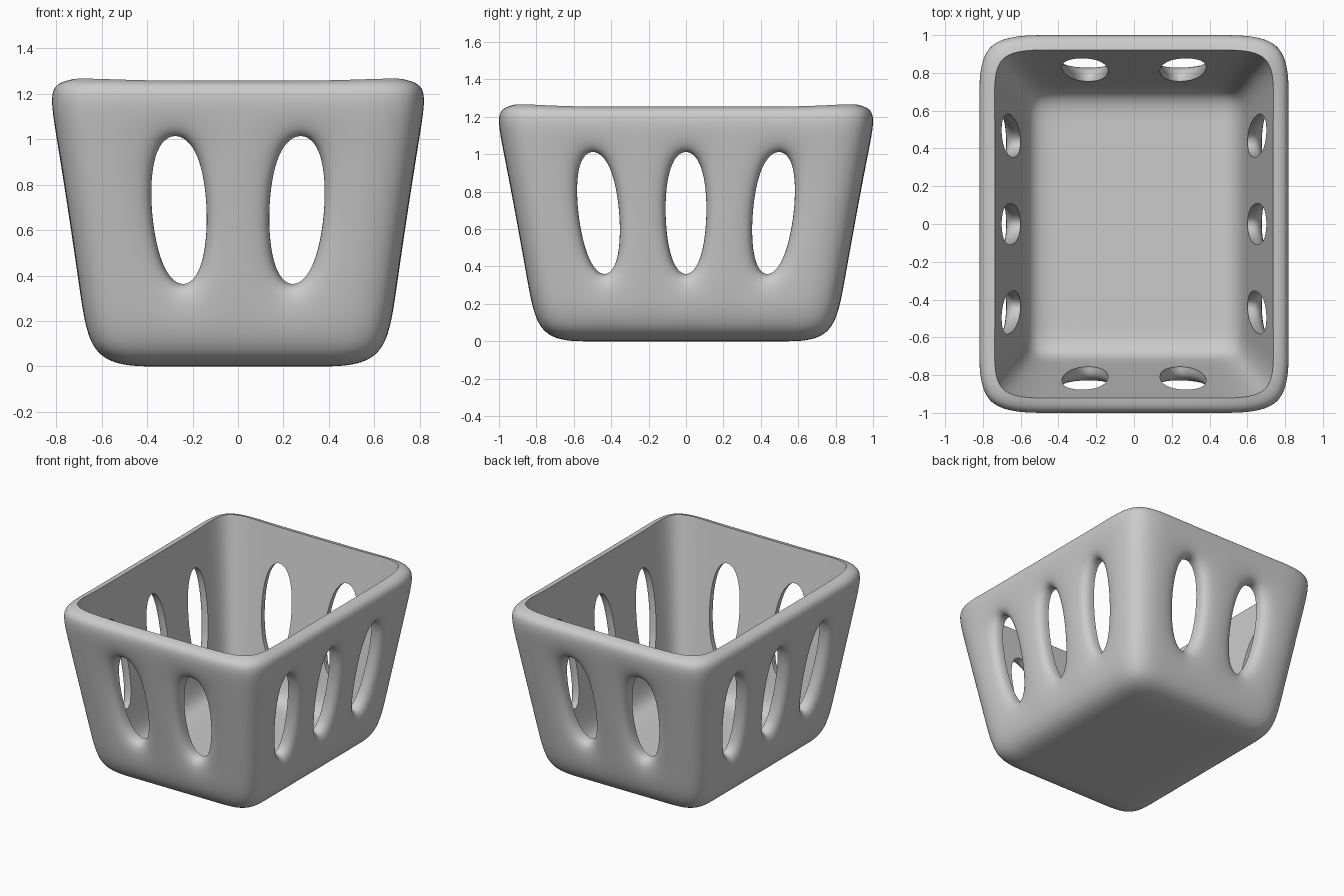
import bpy, bmesh, math

if "Cube" in bpy.data.objects:
    bpy.data.objects.remove(bpy.data.objects["Cube"])

# Cage lines as fractions of the half width / half depth
XF = [-1, -.52, -.17, .17, .52, 1]
YF = [-1, -.64, -.38, -.13, .13, .38, .64, 1]
ZR = [0, .315, 1.03, 1.24]


def half(z):
    """Half depth of the tapering basket at height z."""
    return .79 + .185 * z


def point(u, v, z):
    s = half(z)
    return (.82 * s * u, s * v, z)


bm = bmesh.new()
cache = {}


def vert(u, v, z):
    key = (u, v, z)
    if key not in cache:
        cache[key] = bm.verts.new(point(u, v, z))
    return cache[key]


def quad(*pts):
    bm.faces.new([vert(*p) for p in pts])


# Floor
for a, b in zip(XF, XF[1:]):
    for c, d in zip(YF, YF[1:]):
        quad((a, c, 0), (a, d, 0), (b, d, 0), (b, c, 0))

# Walls, leaving every second column of the middle row open
for row, (lo, hi) in enumerate(zip(ZR, ZR[1:])):
    for s in (-1, 1):
        for i, (a, b) in enumerate(zip(XF, XF[1:])):
            if not (row == 1 and i % 2):
                quad((a, s, lo), (b, s, lo), (b, s, hi), (a, s, hi))
        for i, (a, b) in enumerate(zip(YF, YF[1:])):
            if not (row == 1 and i % 2):
                quad((s, a, lo), (s, b, lo), (s, b, hi), (s, a, hi))

bmesh.ops.recalc_face_normals(bm, faces=bm.faces)
bm.faces.ensure_lookup_table()
if bm.faces[0].normal.z > 0:
    bmesh.ops.reverse_faces(bm, faces=bm.faces)
mesh = bpy.data.meshes.new("basket")
bm.to_mesh(mesh)
bm.free()
basket = bpy.data.objects.new("basket", mesh)
bpy.context.collection.objects.link(basket)

# Wall thickness with crisp inner edges, then smoothing
sol = basket.modifiers.new("thickness", 'SOLIDIFY')
sol.thickness = .1
sol.offset = -1
sol.use_even_offset = True
sol.edge_crease_inner = 1
sub = basket.modifiers.new("smooth", 'SUBSURF')
sub.levels = sub.render_levels = 4

bpy.context.view_layer.objects.active = basket
basket.select_set(True)
bpy.ops.object.convert(target='MESH')
bpy.ops.object.shade_smooth_by_angle(angle=math.radians(40))
